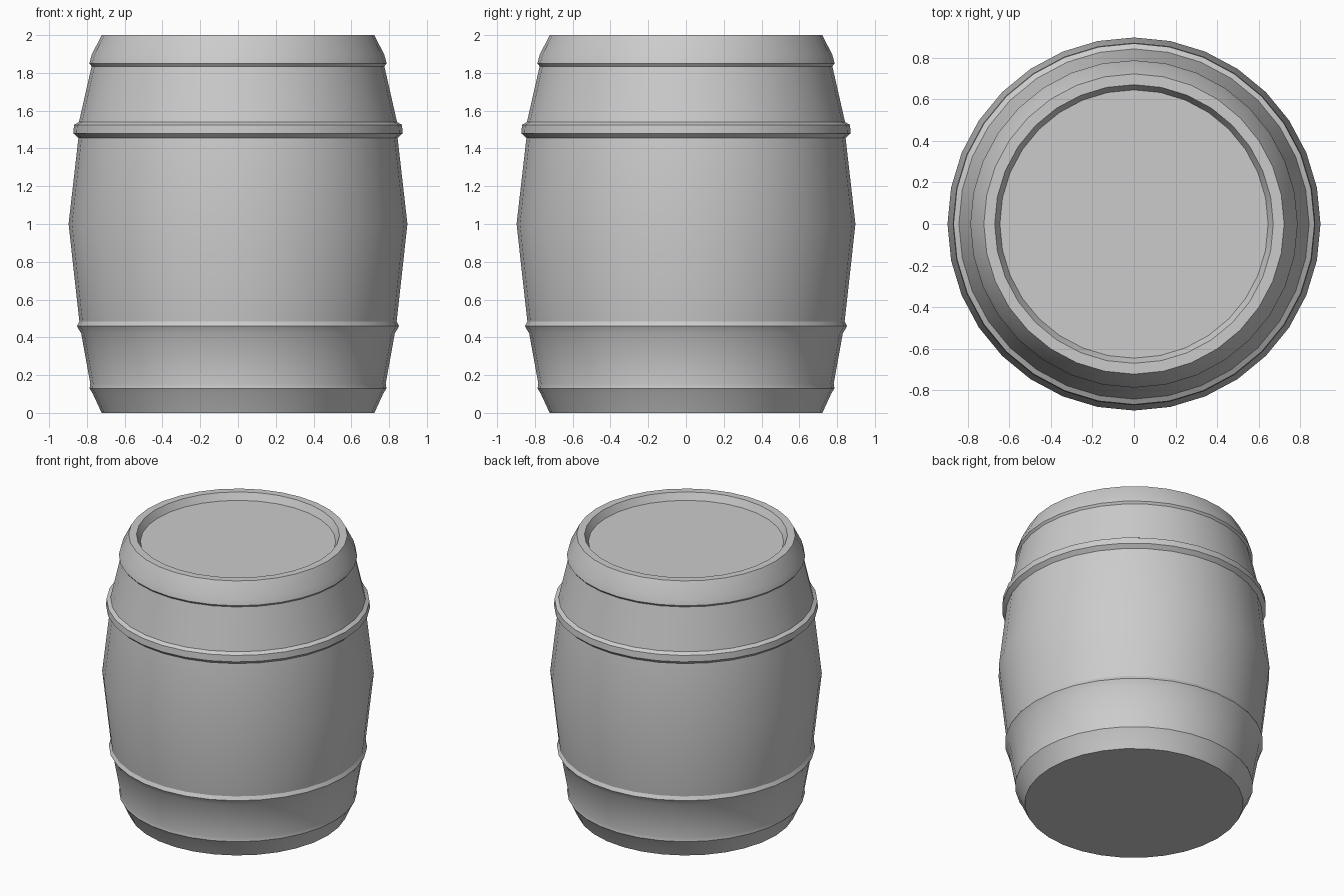
import bpy
import bmesh
from math import cos, sin, pi, radians

cube = bpy.data.objects.get("Cube")
if cube:
    bpy.data.objects.remove(cube)

SIDES = 32


def make_material(name, rgb):
    mat = bpy.data.materials.new(name)
    color = (*rgb, 1)
    mat.diffuse_color = color
    mat.use_nodes = True
    node = mat.node_tree.nodes["Principled BSDF"]
    node.inputs["Base Color"].default_value = color
    node.inputs["Roughness"].default_value = 0.8
    return mat


def lathe(name, profile, mat, cap_start=False, cap_end=False):
    """Turn a (radius, height) profile around the z axis."""
    bm = bmesh.new()
    rings = []
    for r, z in profile:
        angles = [2 * pi * i / SIDES for i in range(SIDES)]
        rings.append([bm.verts.new((r * cos(a), r * sin(a), z)) for a in angles])
    for low, high in zip(rings, rings[1:]):
        for i in range(SIDES):
            j = (i + 1) % SIDES
            bm.faces.new((low[i], low[j], high[j], high[i]))
    if cap_start:
        bm.faces.new(rings[0][::-1])
    if cap_end:
        bm.faces.new(rings[-1])
    mesh = bpy.data.meshes.new(name)
    bm.to_mesh(mesh)
    bm.free()
    mesh.materials.append(mat)
    obj = bpy.data.objects.new(name, mesh)
    bpy.context.collection.objects.link(obj)
    bpy.ops.object.select_all(action="DESELECT")
    obj.select_set(True)
    bpy.context.view_layer.objects.active = obj
    bpy.ops.object.shade_smooth_by_angle(angle=radians(30))
    return obj


grey = make_material("plain grey", (0.6, 0.6, 0.6))

# Profile sections from the floor up to the recessed lid
foot = [(0.722, 0), (0.768, 0.1), (0.786, 0.13), (0.782, 0.155)]
lower_hoop = [(0.83, 0.42), (0.853, 0.46), (0.84, 0.485)]
belly = [(0.897, 1.0)]
upper_hoop = [(0.845, 1.455), (0.872, 1.48), (0.868, 1.525), (0.842, 1.54)]
top_hoop = [(0.775, 1.835), (0.787, 1.85), (0.775, 1.895)]
rim = [(0.722, 2.0), (0.67, 2.0), (0.645, 1.95)]

# Barrel body with its hoops, closed by the base and the sunken lid
lathe("barrel", foot + lower_hoop + belly + upper_hoop + top_hoop + rim,
      grey, cap_start=True, cap_end=True)
